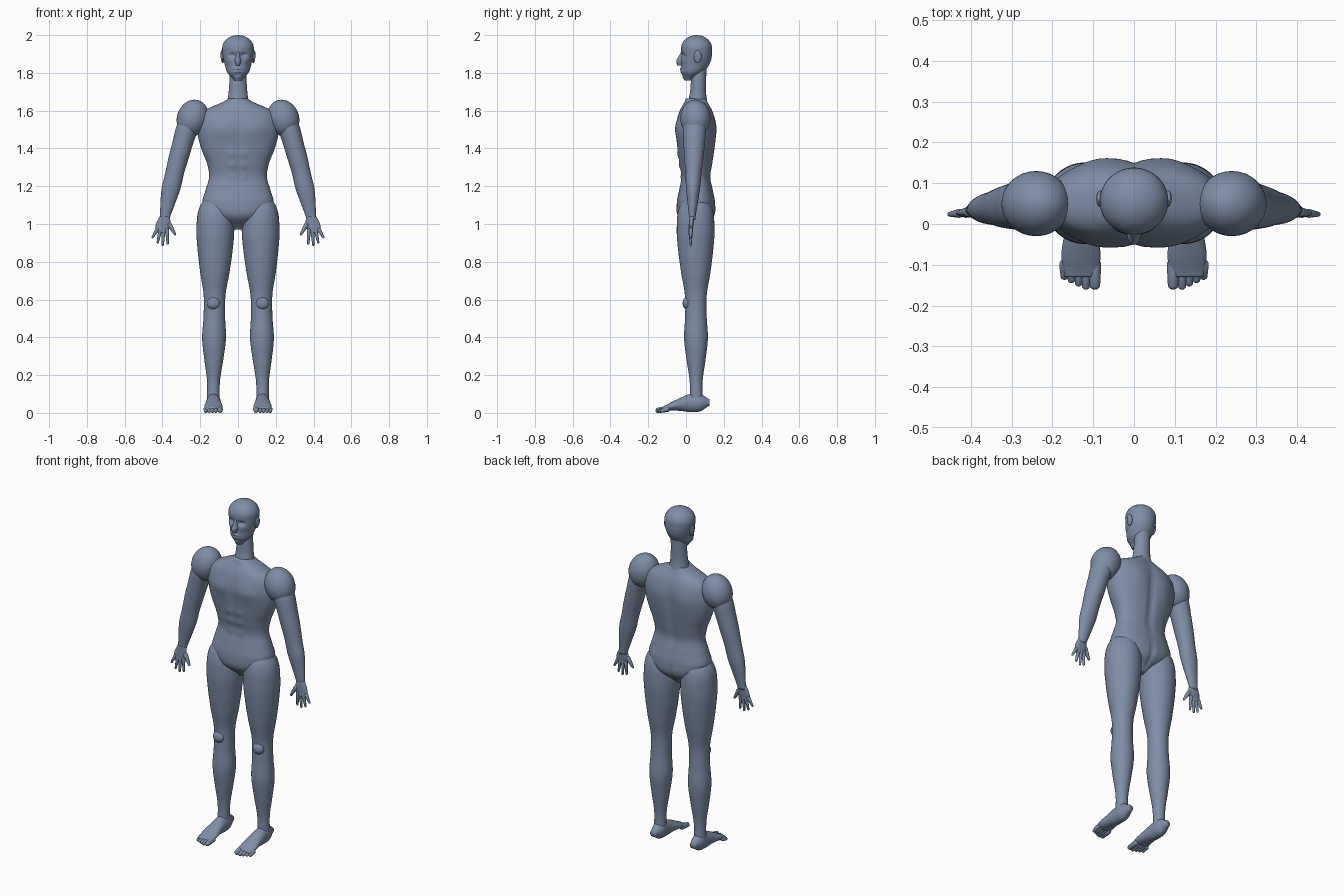
import bpy, bmesh, math
from mathutils import Vector, Matrix

cube = bpy.data.objects.get("Cube")
if cube:
    bpy.data.objects.remove(cube)

skin = bpy.data.materials.new("slate blue")
skin.use_nodes = True
colour = (.21, .27, .38, 1)
skin.diffuse_color = colour
skin.node_tree.nodes["Principled BSDF"].inputs["Base Color"].default_value = colour


def finish(name, bm, paired):
    """Turn a bmesh into a smooth object, mirrored across x when paired."""
    bmesh.ops.recalc_face_normals(bm, faces=bm.faces)
    for face in bm.faces:
        face.smooth = True
    mesh = bpy.data.meshes.new(name)
    bm.to_mesh(mesh)
    bm.free()
    mesh.materials.append(skin)
    body_part = bpy.data.objects.new(name, mesh)
    bpy.context.collection.objects.link(body_part)
    if paired:
        body_part.modifiers.new("both sides", 'MIRROR')


def sample(values, t):
    """Smooth curve through evenly spaced values, with t from start to end."""
    last = len(values) - 1
    i = min(int(t * last), last - 1)
    f = t * last - i
    before, start, end, after = (values[max(0, min(last, i + k))] for k in (-1, 0, 1, 2))
    leave, arrive = (end - before) / 2, (after - start) / 2
    ease = f * f * (3 - 2 * f)
    return (start + (end - start) * ease
            + leave * f * (1 - f) ** 2 - arrive * f * f * (1 - f))


def loft(name, start, end, widths, depths, bow=(0, 0, 0), paired=True,
         lengthwise=False, power=2, rings=50, sides=64, dome=0, bumps=()):
    """Skin rounded sections along a bowed axis; half widths and half depths are evenly spaced."""
    start, end, bow = Vector(start), Vector(end), Vector(bow)
    across = Vector((0, 0, 1)) if lengthwise else Vector((0, 1, 0))
    sections = []
    for k in range(rings + 1):
        t = k / rings
        centre = start.lerp(end, t) + bow * math.sin(math.pi * t)
        sections.append((centre, sample(widths, t), sample(depths, t)))
    if dome:
        centre, width, depth = sections[-1]
        for k in range(1, 12):
            lift = math.radians(k * 8)
            shrink = math.cos(lift)
            sections.append((centre + Vector((0, 0, dome * math.sin(lift))),
                             width * shrink, depth * shrink))
    bm = bmesh.new()
    loops = []
    for centre, width, depth in sections:
        loop = []
        for k in range(sides):
            angle = math.tau * k / sides
            c, s = math.cos(angle), math.sin(angle)
            x = width * math.copysign(abs(c) ** (2 / power), c)
            v = depth * math.copysign(abs(s) ** (2 / power), s)
            # Sculpt soft swellings and hollows on the front or the back
            for side, (bump_x, bump_z), (spread_x, spread_z), amount in bumps:
                facing = math.sqrt(max(0, s * side))
                distance = (((abs(x) - bump_x) / spread_x) ** 2
                            + ((centre.z - bump_z) / spread_z) ** 2)
                v += side * amount * facing * math.exp(-distance)
            loop.append(bm.verts.new(centre + Vector((x, 0, 0)) + across * v))
        loops.append(loop)
    for low, high in zip(loops, loops[1:]):
        for k in range(sides):
            n = (k + 1) % sides
            bm.faces.new((low[k], low[n], high[n], high[k]))
    bm.faces.new(loops[0])
    bm.faces.new(loops[-1])
    finish(name, bm, paired)


def ellipsoid(name, centre, radii, tilt=0):
    bm = bmesh.new()
    place = Matrix.Translation(centre) @ Matrix.Rotation(tilt, 4, 'Y') @ Matrix.Diagonal((*radii, 1))
    bmesh.ops.create_uvsphere(bm, u_segments=32, v_segments=20, radius=1, matrix=place)
    finish(name, bm, True)


def digit(name, start, end, base_radius, tip_radius):
    """Tapered capsule used for fingers and toes."""
    start, end = Vector(start), Vector(end)
    bm = bmesh.new()
    bmesh.ops.create_uvsphere(bm, u_segments=14, v_segments=10, radius=1)
    turn = (end - start).to_track_quat('Z', 'Y')
    for vert in bm.verts:
        if vert.co.z > .01:
            vert.co = end + turn @ (vert.co * tip_radius)
        else:
            vert.co = start + turn @ (vert.co * base_radius)
    finish(name, bm, True)


FRONT, BACK = -1, 1

# Torso with chest, abdomen, spine, shoulder blades and buttocks
torso_bumps = [
    (FRONT, (.09, 1.5), (.07, .05), .01),
    (FRONT, (0, 1.4), (.01, .2), -.006),
    (BACK, (0, 1.4), (.02, .2), -.012),
    (BACK, (.09, 1.5), (.05, .09), .008),
    (BACK, (0, 1.05), (.01, .06), -.01),
]
for height in (1.25, 1.31, 1.37):
    torso_bumps.append((FRONT, (.03, height), (.02, .02), .005))
loft("torso", (0, .053, .97), (0, .053, 1.665),
     widths=[.02, .14, .187, .172, .153, .163, .19, .21, .213, .185, .05],
     depths=[.03, .095, .102, .09, .077, .087, .097, .103, .104, .088, .055],
     paired=False, power=2.3, rings=90, sides=96, bumps=torso_bumps)

# Neck
loft("neck", (0, .06, 1.62), (0, .07, 1.84), [.06, .05, .045, .045],
     [.055, .043, .04, .04], paired=False)

# Head with eye sockets, cheeks, lips and chin
head_bumps = [
    (FRONT, (.03, 1.895), (.017, .012), -.013),
    (FRONT, (.045, 1.865), (.02, .015), .005),
    (FRONT, (0, 1.822), (.025, .006), .006),
    (FRONT, (0, 1.806), (.025, .006), .005),
    (FRONT, (0, 1.775), (.02, .01), .006),
]
loft("head", (0, .012, 1.76), (0, .056, 1.93), [.02, .057, .07, .08, .084],
     [.02, .058, .075, .081, .082], bow=(0, .015, 0), paired=False,
     rings=70, sides=96, dome=.07, bumps=head_bumps)

# Nose and ears
loft("nose", (0, -.03, 1.84), (0, -.015, 1.91), [.01, .017, .011, .01],
     [.018, .026, .02, .012], paired=False, rings=20, sides=20)
ellipsoid("ear", (.083, .062, 1.885), (.009, .02, .034), tilt=.1)

# Shoulders and arms, flatter toward the wrist
ellipsoid("shoulder", (.24, .05, 1.56), (.083, .08, .1), tilt=-.35)
loft("arm", (.24, .048, 1.6), (.39, .033, 1.02), bow=(.01, 0, 0),
     widths=[.05, .06, .056, .054, .05, .05, .038, .025],
     depths=[.05, .061, .057, .051, .043, .037, .026, .016])

# Hands with four fingers and a thumb
loft("palm", (.402, .025, .955), (.389, .031, 1.04), [.026, .039, .036, .027],
     [.008, .011, .013, .016], rings=16, sides=32)
finger_lengths = {"index": .073, "middle": .08, "ring": .068, "little": .04}
for i, (label, length) in enumerate(finger_lengths.items()):
    root = Vector((.376 + i * .0175, .026, .97))
    reach = Vector((i * .009 - .004, -.002, -length))
    digit(label + "_finger", root, root + reach, .011, .006)
digit("thumb", (.362, .026, .995), (.334, .02, .947), .013, .007)

# Legs from hip to ankle
leg_radii = [.02, .087, .1, .092, .077, .058, .057, .063, .05, .034, .034]
loft("leg", (.117, .05, 1.2), (.131, .054, .05), leg_radii, leg_radii, rings=80)
ellipsoid("kneecap", (.13, .006, .58), (.034, .024, .033))

# Feet, from heel to ball
loft("foot", (.13, .125, .055), (.13, -.13, .02), bow=(0, 0, .012), lengthwise=True,
     widths=[.018, .036, .038, .042, .048, .04],
     depths=[.018, .047, .048, .035, .022, .01])

# Toes, largest on the inside
digit("big_toe", (.096, -.1, .02), (.096, -.147, .014), .016, .014)
for i, label in enumerate(("second", "third", "fourth", "little")):
    x = .118 + i * .0175
    digit(label + "_toe", (x, -.1, .02), (x, i * .008 - .151, .01), .013, .01)
